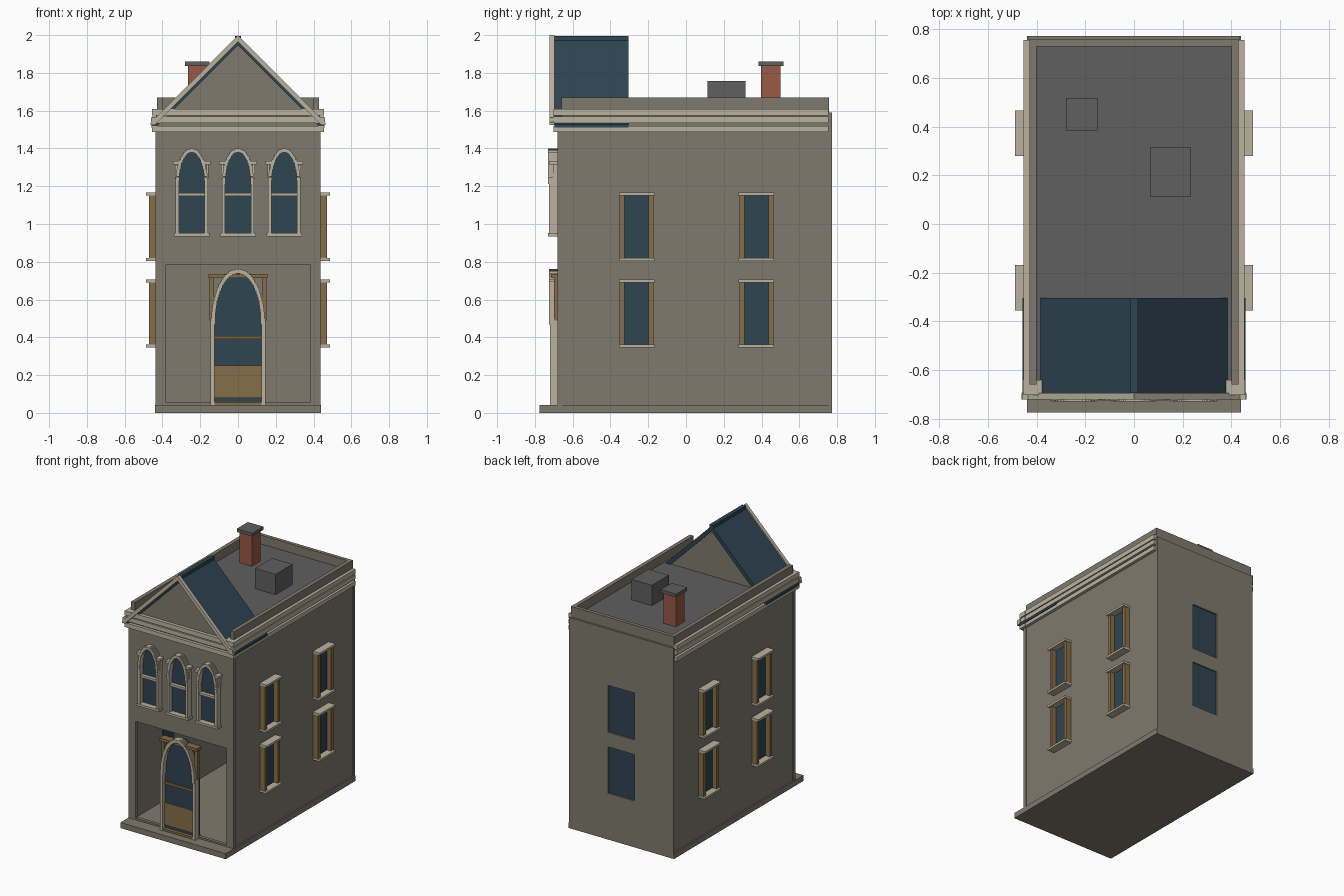
import bpy, bmesh, math

if "Cube" in bpy.data.objects:
    bpy.data.objects.remove(bpy.data.objects["Cube"])


def material(name, rgb):
    m = bpy.data.materials.new(name)
    m.diffuse_color = (*rgb, 1)
    m.use_nodes = True
    m.node_tree.nodes["Principled BSDF"].inputs["Base Color"].default_value = m.diffuse_color
    return m


WALL = material("taupe_wall", (0.215, 0.195, 0.155))
TRIM = material("pale_stone", (0.50, 0.45, 0.345))
WOOD = material("tan_wood", (0.24, 0.155, 0.065))
BLUE = material("slate_blue", (0.028, 0.058, 0.083))
GREY = material("roof_grey", (0.115, 0.115, 0.115))
BRICK = material("red_brick", (0.32, 0.10, 0.06))


def finish(name, bm, mat):
    bmesh.ops.recalc_face_normals(bm, faces=bm.faces)
    me = bpy.data.meshes.new(name)
    bm.to_mesh(me)
    bm.free()
    me.materials.append(mat)
    ob = bpy.data.objects.new(name, me)
    bpy.context.collection.objects.link(ob)
    return ob


def boxes(name, mat, *bounds):
    """One object of boxes, each given as (x0, x1, y0, y1, z0, z1)."""
    bm = bmesh.new()
    for x0, x1, y0, y1, z0, z1 in bounds:
        vs = bmesh.ops.create_cube(bm, size=1)["verts"]
        for v in vs:
            v.co.x = x1 if v.co.x > 0 else x0
            v.co.y = y1 if v.co.y > 0 else y0
            v.co.z = z1 if v.co.z > 0 else z0
    return finish(name, bm, mat)


def prism(name, mat, outline, y0, y1):
    """Extrude an (x, z) outline from y0 to y1."""
    bm = bmesh.new()
    f = bm.faces.new([bm.verts.new((x, y0, z)) for x, z in outline])
    ext = bmesh.ops.extrude_face_region(bm, geom=[f])["geom"]
    for v in ext:
        if isinstance(v, bmesh.types.BMVert):
            v.co.y = y1
    return finish(name, bm, mat)


def both(b):
    """A box and its mirror image across x = 0."""
    return [b, (-b[1], -b[0], *b[2:])]


def moved(bs, cx):
    return [(b[0] + cx, b[1] + cx, *b[2:]) for b in bs]


def arch_points(cx, rx, z0, rz, n):
    return [(cx + rx * math.cos(math.pi * i / n), z0 + rz * math.sin(math.pi * i / n))
            for i in range(n + 1)]


def arch_blocks(name, cx, rx, z0, rz, n, s, y0, y1):
    """Stepped arch of small stone blocks."""
    boxes(name, TRIM, *[(x - s, x + s, y0, y1, z - s, z + s)
                        for x, z in arch_points(cx, rx, z0, rz, n)])


def arch_glass(name, cx, rx, zb, z0, rz, y0, y1):
    pts = [(cx - rx, zb), (cx + rx, zb)] + arch_points(cx, rx, z0, rz, 20)
    prism(name, BLUE, pts, y0, y1)


# Shell: base, side walls, front wall around the wide opening, back wall
boxes("base", WALL, (-0.44, 0.44, -0.775, 0.772, 0, 0.042))
boxes("side_walls", WALL, *both((0.40, 0.43, -0.66, 0.757, 0.04, 1.67)))
boxes("front_wall", WALL,
      *both((0.38, 0.437, -0.68, -0.655, 0.04, 0.785)),
      (-0.38, 0.38, -0.68, -0.655, 0.04, 0.055),
      (-0.437, 0.437, -0.68, -0.655, 0.785, 1.54))
boxes("back_wall", WALL, (-0.40, 0.40, 0.73, 0.757, 0.04, 1.67))
boxes("back_facing", WALL,
      *both((0.11, 0.435, 0.757, 0.772, 0.04, 1.59)),
      (-0.11, 0.11, 0.757, 0.772, 0.04, 0.35),
      (-0.11, 0.11, 0.757, 0.772, 0.70, 0.81),
      (-0.11, 0.11, 0.757, 0.772, 1.165, 1.59))
boxes("back_glass", BLUE, *[(-0.11, 0.11, 0.755, 0.762, z, z + 0.353)
                            for z in (0.348, 0.811)])
boxes("flat_roof", GREY, (-0.40, 0.40, -0.655, 0.73, 1.58, 1.603))

# Cornice bands on the front and both sides
bands = [(1.487, 1.52), (1.535, 1.568), (1.575, 1.61)]
boxes("front_cornice", TRIM, *[(-0.455, 0.455, -0.702, -0.64, a, b) for a, b in bands])
boxes("side_cornice", TRIM, *[q for a, b in bands
                              for q in both((0.425, 0.453, -0.65, 0.755, a, b))])

# Front gable with steep roof and stone rake
prism("gable_wall", WALL, [(-0.43, 1.53), (0.43, 1.53), (0, 1.962)], -0.677, -0.315)


def chevron(top, half, thick):
    e = top - half
    return [(0, top), (half, e), (half, e - thick * 0.4), (half - thick * 0.6, e - thick * 0.4),
            (0, top - thick), (-half + thick * 0.6, e - thick * 0.4),
            (-half, e - thick * 0.4), (-half, e)]


prism("gable_roof", BLUE, chevron(1.987, 0.459, 0.04), -0.697, -0.305)
prism("gable_rake", TRIM, chevron(2.0, 0.462, 0.036), -0.722, -0.695)
boxes("rake_ends", TRIM, *both((0.425, 0.46, -0.722, -0.69, 1.535, 1.565)))
boxes("ridge_cap", BLUE, (-0.016, 0.016, -0.695, -0.305, 1.96, 1.995))

# Rooftop chimney and vent box
boxes("chimney", BRICK, (-0.265, -0.163, 0.397, 0.50, 1.60, 1.838))
boxes("chimney_cap", GREY, (-0.28, -0.15, 0.385, 0.517, 1.836, 1.86))
boxes("roof_vent", GREY, (0.065, 0.235, 0.113, 0.315, 1.60, 1.757))

# Three arched front windows
for i, cx in enumerate((-0.245, 0, 0.245)):
    frame = [(-0.095, 0.095, -0.73, -0.675, 0.935, 0.952),
             (-0.07, 0.07, -0.715, -0.68, 1.148, 1.165)]
    frame += both((0.068, 0.086, -0.725, -0.675, 0.95, 1.24))
    frame += both((0.077, 0.089, -0.705, -0.675, 1.24, 1.318))
    frame += both((0.055, 0.10, -0.725, -0.675, 1.316, 1.334))
    boxes(f"front_window_frame_{i}", TRIM, *moved(frame, cx))
    arch_blocks(f"front_window_arch_{i}", cx, 0.076, 1.22, 0.17, 26, 0.0095, -0.73, -0.675)
    arch_glass(f"front_window_glass_{i}", cx, 0.074, 0.945, 1.22, 0.165, -0.688, -0.65)

# Side windows: glass, wooden jambs, stone sills and lintels
glass, jambs, sills = [], [], []
for cy in (-0.262, 0.373):
    for z in (0.345, 0.805):
        glass += both((0.395, 0.437, cy - 0.066, cy + 0.066, z + 0.01, z + 0.35))
        for s in (-1, 1):
            c = cy + s * 0.077
            jambs += both((0.425, 0.472, c - 0.013, c + 0.013, z + 0.012, z + 0.348))
        for dz in (0, 0.345):
            sills += both((0.425, 0.488, cy - 0.094, cy + 0.094, z + dz, z + dz + 0.016))
boxes("side_window_glass", BLUE, *glass)
boxes("side_window_jambs", WOOD, *jambs)
boxes("side_window_sills", TRIM, *sills)

# Entrance: glazed door, wooden rails and header, stone columns and arch
arch_glass("door_glass", 0, 0.128, 0.05, 0.48, 0.26, -0.69, -0.635)
boxes("door_wood", WOOD,
      (-0.126, 0.126, -0.70, -0.685, 0.08, 0.25),
      (-0.126, 0.126, -0.70, -0.685, 0.39, 0.407),
      (-0.145, 0.145, -0.715, -0.65, 0.04, 0.057),
      (-0.157, 0.157, -0.715, -0.66, 0.713, 0.734),
      *both((0.127, 0.15, -0.70, -0.67, 0.49, 0.715)))
boxes("door_columns", TRIM, *both((0.125, 0.146, -0.72, -0.675, 0.042, 0.50)))
arch_blocks("door_arch", 0, 0.131, 0.48, 0.27, 40, 0.011, -0.725, -0.675)
